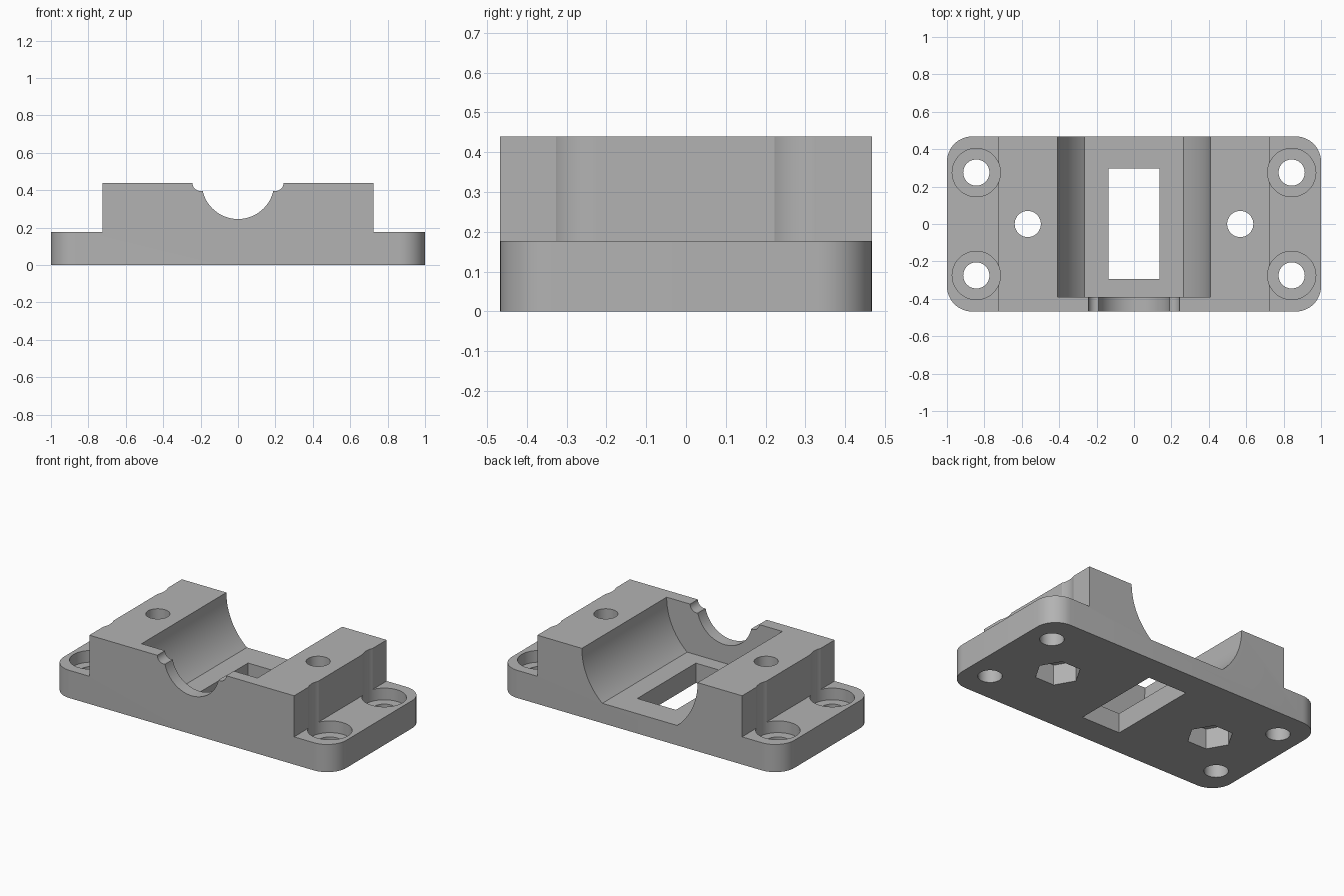
import bpy, bmesh, math

if "Cube" in bpy.data.objects:
    bpy.data.objects.remove(bpy.data.objects["Cube"], do_unlink=True)

HALF_X, HALF_Y, TOP, FLANGE = 1.0, 0.468, 0.44, 0.177
BLOCK_X, CORNER, WALL_Y = 0.725, 0.135, -0.39

grey = bpy.data.materials.new("plain_grey")
grey.use_nodes = True
colour = (0.45, 0.45, 0.45, 1)
grey.diffuse_color = colour
grey.node_tree.nodes["Principled BSDF"].inputs["Base Color"].default_value = colour


def prism(name, outline, low, high, axis="Z"):
    """Extrude a flat outline along z, or an (x, z) outline along y."""
    bm = bmesh.new()
    place = (lambda a, b, c: (a, b, c)) if axis == "Z" else (lambda a, b, c: (a, c, b))
    face = bm.faces.new([bm.verts.new(place(a, b, low)) for a, b in outline])
    made = bmesh.ops.extrude_face_region(bm, geom=[face])
    verts = [v for v in made["geom"] if isinstance(v, bmesh.types.BMVert)]
    bmesh.ops.translate(bm, verts=verts, vec=place(0, 0, high - low))
    bmesh.ops.recalc_face_normals(bm, faces=bm.faces)
    mesh = bpy.data.meshes.new(name)
    bm.to_mesh(mesh)
    bm.free()
    mesh.materials.append(grey)
    ob = bpy.data.objects.new(name, mesh)
    bpy.context.collection.objects.link(ob)
    return ob


def circle(x, y, radius, sides=48):
    steps = [math.tau * i / sides for i in range(sides)]
    return [(x + radius * math.cos(t), y + radius * math.sin(t)) for t in steps]


def rect(x0, x1, y0, y1):
    return [(x0, y0), (x1, y0), (x1, y1), (x0, y1)]


def rounded_rect(hx, hy, r, steps=12):
    points = []
    for k, (sx, sy) in enumerate([(1, 1), (-1, 1), (-1, -1), (1, -1)]):
        for i in range(steps + 1):
            t = math.pi / 2 * (k + i / steps)
            points.append((sx * (hx - r) + r * math.cos(t), sy * (hy - r) + r * math.sin(t)))
    return points


# Body: full-height rounded slab, carved down by the cutters below
body = prism("bearing_mount", rounded_rect(HALF_X, HALF_Y, CORNER), 0, TOP)
cutters = []


def cut(name, outline, low, high, axis="Z"):
    cutters.append(prism(name, outline, low, high, axis))


# Round channel with a flat floor, open at the back
floor = 0.127
rim = math.asin((TOP - floor) / 0.41)
arc = [(0.41 * math.cos(t), TOP - 0.41 * math.sin(t))
       for t in [rim * i / 20 for i in range(21)]]
channel = [(0.41, 0.6)] + arc + [(-x, z) for x, z in reversed(arc)] + [(-0.41, 0.6)]
cut("channel_cutter", channel, WALL_Y, 0.6, "Y")

# Shaft arch through the front wall
cut("shaft_cutter", circle(0, TOP, 0.194, 64), -0.6, -0.3, "Y")

# Rectangular window in the channel floor
cut("window_cutter", rect(-0.137, 0.137, -0.295, 0.297), -0.1, 0.3)

for side in (-1, 1):
    # Step down to the end flange
    cut("flange_cutter", rect(*sorted((side * BLOCK_X, side * 1.2)), -0.6, 0.6), FLANGE, 0.6)
    # Small groove beside the shaft arch
    cut("groove_cutter", circle(side * 0.2, TOP, 0.044, 32), -0.6, -0.3, "Y")
    # Bolt hole with a hexagonal nut pocket underneath
    cut("bolt_cutter", circle(side * 0.568, 0, 0.07), -0.1, 0.6)
    cut("nut_cutter", circle(side * 0.568, 0, 0.135, 6), -0.1, 0.13)
    # Counterbored corner holes
    for y in (-0.275, 0.275):
        cut("screw_cutter", circle(side * 0.843, y, 0.07), -0.1, 0.6)
        cut("counterbore_cutter", circle(side * 0.843, y, 0.129), FLANGE - 0.075, 0.6)

# Carve the body, then discard the cutters
bpy.context.view_layer.objects.active = body
body.select_set(True)
for cutter in cutters:
    mod = body.modifiers.new("carve", "BOOLEAN")
    mod.operation, mod.solver, mod.object = "DIFFERENCE", "EXACT", cutter
    cutter.hide_render = True
    bpy.ops.object.modifier_apply(modifier=mod.name)
for cutter in cutters:
    bpy.data.objects.remove(cutter, do_unlink=True)

bpy.ops.object.shade_smooth_by_angle(angle=math.radians(25))
